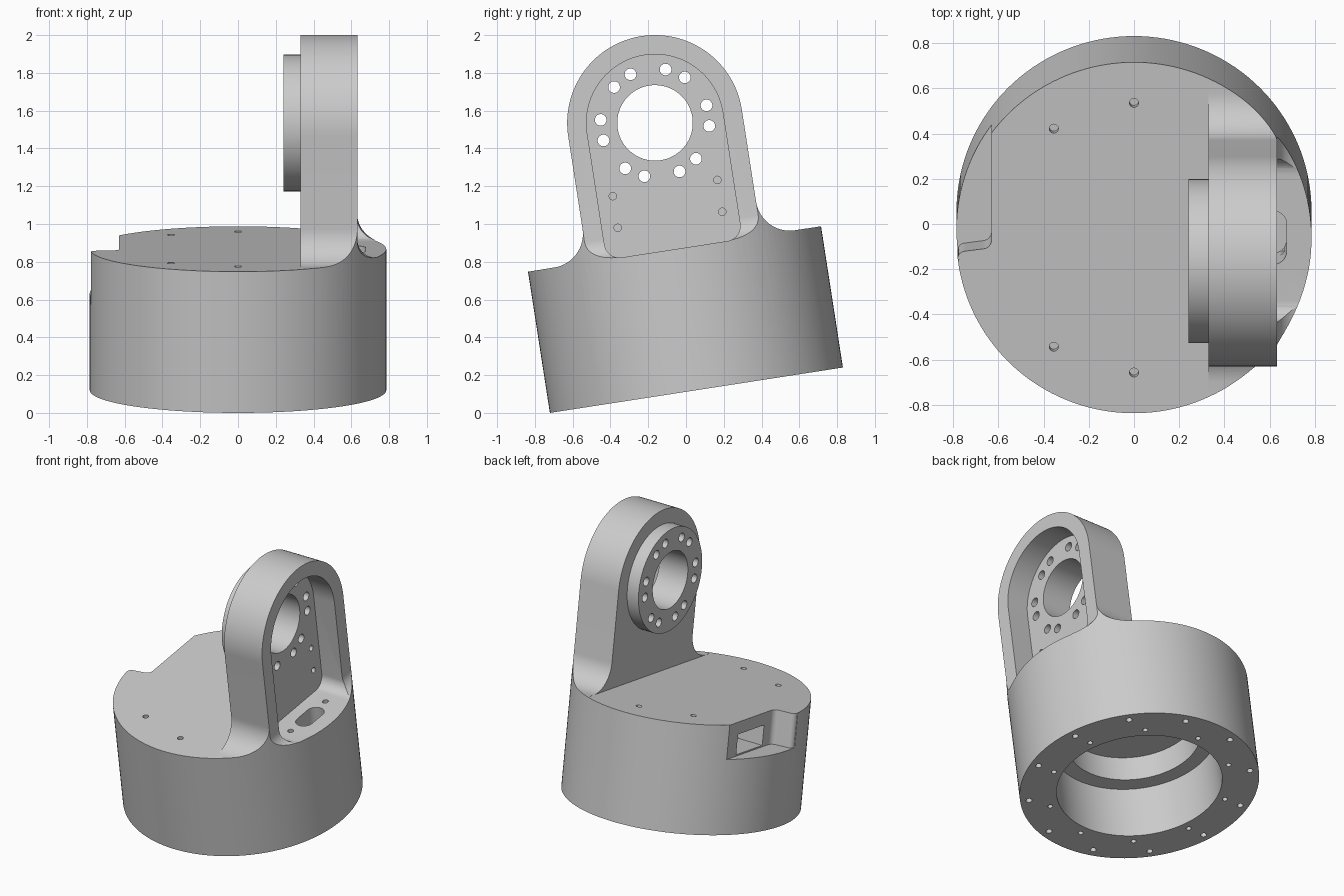
import bpy, bmesh
from math import sin, cos, radians
from mathutils import Matrix

if "Cube" in bpy.data.objects:
    bpy.data.objects.remove(bpy.data.objects["Cube"])

TOP = 0.757      # height of the drum's top face
HUB = 1.432      # height of the bearing centre
R = 0.785        # drum radius
TILT = 8.8       # lean of the whole part, degrees


def arc(cx, cy, r, a0, a1, n=16):
    return [(cx + r * cos(radians(a0 + (a1 - a0) * i / n)),
             cy + r * sin(radians(a0 + (a1 - a0) * i / n))) for i in range(n + 1)]


def circle(cx, cy, r, n=24):
    return arc(cx, cy, r, 0, 360, n)[:-1]


def polar(r, angles, cx=0, cy=0):
    return [(cx + r * cos(radians(a)), cy + r * sin(radians(a))) for a in angles]


def prisms(name, axis, lo, hi, outlines):
    """Extrude outlines along an axis: x uses (y, z), y uses (x, z), z uses (x, y)."""
    place = {'x': lambda p, t: (t, p[0], p[1]),
             'y': lambda p, t: (p[0], t, p[1]),
             'z': lambda p, t: (p[0], p[1], t)}[axis]
    bm = bmesh.new()
    for pts in outlines:
        a = [bm.verts.new(place(p, lo)) for p in pts]
        b = [bm.verts.new(place(p, hi)) for p in pts]
        bm.faces.new(a)
        bm.faces.new(b[::-1])
        for i in range(len(a)):
            j = (i + 1) % len(a)
            bm.faces.new((a[j], a[i], b[i], b[j]))
    bmesh.ops.recalc_face_normals(bm, faces=bm.faces[:])
    me = bpy.data.meshes.new(name)
    bm.to_mesh(me)
    bm.free()
    ob = bpy.data.objects.new(name, me)
    bpy.context.collection.objects.link(ob)
    return ob


def combine(ob, other, op):
    mod = ob.modifiers.new(op, 'BOOLEAN')
    mod.operation, mod.solver, mod.object = op, 'EXACT', other
    bpy.context.view_layer.objects.active = ob
    bpy.ops.object.modifier_apply(modifier=mod.name)
    bpy.data.objects.remove(other)


def cut(axis, lo, hi, *outlines):
    combine(body, prisms("cutter", axis, lo, hi, outlines), 'DIFFERENCE')


def rect(x0, y0, x1, y1):
    return [(x0, y0), (x1, y0), (x1, y1), (x0, y1)]


# Drum and upright arm: a tall cylinder trimmed by its side and front silhouettes
body = prisms("tilted_bracket_housing", 'z', 0, 2.1, [circle(0, 0, R, 144)])
F = 0.18
side = ([(0.9, -0.1), (0.9, TOP)] + arc(0.465 + F, TOP + F, F, 270, 180)
        + arc(0, HUB, 0.465, 0, 180, 64)
        + arc(-0.465 - F, TOP + F, F, 0, -90) + [(-0.9, TOP), (-0.9, -0.1)])
combine(body, prisms("side_silhouette", 'x', -1, 1, [side]), 'INTERSECT')
T, G = TOP - 0.0005, 0.11
front = ([(-1, -0.1), (1, -0.1), (1, T)] + arc(0.632 + G, T + G, G, 270, 180)
         + [(0.632, 2.2), (0.33, 2.2), (0.33, T), (-1, T)])
combine(body, prisms("front_silhouette", 'y', -1, 1, [front]), 'INTERSECT')

# Raised bearing boss on the inner face of the arm
combine(body, prisms("bearing_boss", 'x', 0.24, 0.36, [circle(0, HUB, 0.3625, 72)]), 'UNION')

# Arched recess in the outer face of the arm
f, z0 = 0.08, TOP - 0.002
cut('x', 0.467, 1, arc(0, HUB, 0.363, 0, 180, 48)
    + arc(-0.363 + f, z0 + f, f, 180, 270, 10) + arc(0.363 - f, z0 + f, f, 270, 360, 10))

# Bearing bore, six pairs of bolt holes, and blind cover holes
cut('x', 0.1, 0.7, circle(0, HUB, 0.2, 64))
pairs = [k * 60 + s - 1 for k in range(6) for s in (-11, 11)]
cut('x', 0.1, 0.7, *[circle(y, z, 0.031, 20) for y, z in polar(0.288, pairs, 0, HUB)])
cut('x', 0.41, 0.7, *[circle(s * 0.28, z, 0.02, 16) for s in (-1, 1) for z in (0.913, 1.083)])

# Stepped cavity under the drum
cut('z', -0.1, 0.38, circle(0, 0, 0.543, 96))
cut('z', 0.30, 0.56, circle(0, 0, 0.44, 72))

# Cable slot in the recess floor, with screw holes, leading into the cavity
cut('z', 0.43, 0.9, arc(0.615, 0.06, 0.06, 0, 180, 12) + arc(0.615, -0.06, 0.06, 180, 360, 12))
cut('y', -0.11, 0.11, rect(0.3, 0.435, 0.665, 0.55))
cut('z', 0.68, 0.82, *[circle(0.6, s * 0.2, 0.02, 16) for s in (-1, 1)])

# Connector notch in the drum's left edge and its opening into the cavity
g = 0.04
cut('z', 0.52, 0.9, [(-0.63, 0.7), (-0.9, 0.7), (-0.9, -0.1), (-0.77, -0.1)]
    + arc(-0.745, -0.095, 0.035, 180, 90, 6)
    + arc(-0.63 - g, -0.05 + g, g, 270, 360, 8))
cut('x', -0.7, -0.25, rect(0.06, 0.53, 0.36, 0.67))

# Small screw holes in the top and in the bottom flange
cut('z', 0.70, 0.9, *[circle(x, y, 0.02, 16) for x, y in polar(0.603, (90, 126, 234, 270))])
cut('z', -0.1, 0.1, *[circle(x, y, 0.017, 16) for x, y in polar(0.603, range(18, 378, 36))])
cut('z', -0.1, 0.1, *[circle(x, y, 0.02, 16) for x, y in polar(0.727, range(15, 375, 30))])

# Lean the whole part back on its front edge
lift = R * sin(radians(TILT))
body.data.transform(Matrix.Translation((0, 0.055, lift)) @ Matrix.Rotation(radians(TILT), 4, 'X'))
bpy.ops.object.select_all(action='DESELECT')
body.select_set(True)
bpy.context.view_layer.objects.active = body
bpy.ops.object.shade_smooth_by_angle(angle=radians(25))
